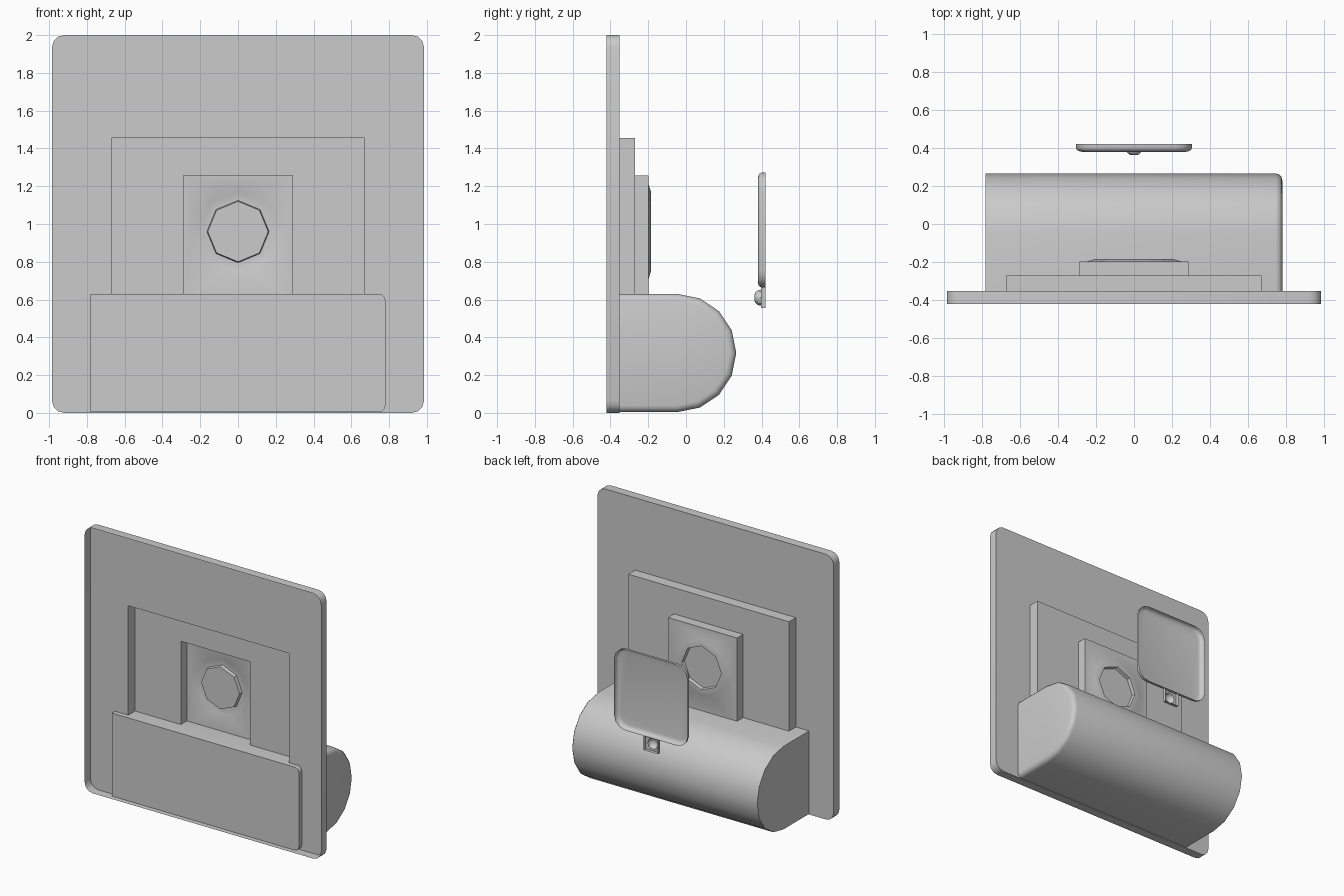
import bpy, bmesh, math

if "Cube" in bpy.data.objects:
    bpy.data.objects.remove(bpy.data.objects["Cube"])


def rounded_rect(hx, z0, z1, r, y, k=3):
    """Ring of 4*(k+1) points in the XZ plane; r = 0 collapses corners."""
    pts = []
    corners = [(hx - r, z1 - r), (-hx + r, z1 - r), (-hx + r, z0 + r), (hx - r, z0 + r)]
    for c, (cx, cz) in enumerate(corners):
        for i in range(k + 1):
            a = math.pi / 2 * (c + i / k)
            pts.append((cx + r * math.cos(a), y, cz + r * math.sin(a)))
    return pts


def octagon(r, zc, y):
    """Eight-sided ring with edge midpoints, so it has 16 points."""
    pts = []
    for i in range(16):
        a = math.pi / 8 * i
        d = r if i % 2 == 0 else r * math.cos(math.pi / 8)
        pts.append((d * math.cos(a), y, zc + d * math.sin(a)))
    return pts


def finish(name, bm):
    bmesh.ops.remove_doubles(bm, verts=bm.verts[:], dist=1e-5)
    bmesh.ops.recalc_face_normals(bm, faces=bm.faces[:])
    me = bpy.data.meshes.new(name)
    bm.to_mesh(me)
    bm.free()
    ob = bpy.data.objects.new(name, me)
    bpy.context.collection.objects.link(ob)
    bpy.ops.object.select_all(action='DESELECT')
    ob.select_set(True)
    bpy.context.view_layer.objects.active = ob
    bpy.ops.object.shade_smooth_by_angle(angle=math.radians(35))
    return ob


def open_shell(name, rings):
    """Skin through the rings; first ring stays open, last is capped."""
    bm = bmesh.new()
    loops = [[bm.verts.new(p) for p in ring] for ring in rings]
    for a, b in zip(loops, loops[1:]):
        n = len(a)
        for i in range(n):
            j = (i + 1) % n
            bm.faces.new((a[i], a[j], b[j], b[i]))
    bm.faces.new(loops[-1])
    return finish(name, bm)


# Back plate: shell open to the front, stepped blocks and octagonal ring
open_shell("stepped_plate", [
    rounded_rect(0.985, 0, 2, 0.065, -0.42),
    rounded_rect(0.985, 0, 2, 0.065, -0.352),
    rounded_rect(0.67, 0.1, 1.455, 0, -0.352),
    rounded_rect(0.67, 0.1, 1.455, 0, -0.27),
    rounded_rect(0.288, 0.6, 1.258, 0, -0.27),
    rounded_rect(0.288, 0.6, 1.258, 0, -0.198),
    octagon(0.25, 0.96, -0.198),
    octagon(0.21, 0.96, -0.185),
    octagon(0.165, 0.96, -0.185),
    octagon(0.16, 0.96, -0.21),
])

# Half-round drum with its right end softened
bm = bmesh.new()
front, cy, cz, rad, hx = -0.388, -0.047, 0.317, 0.313, 0.78
profile = [(front, cz + rad)]
for i in range(9):
    a = math.pi / 2 - math.pi / 8 * i
    profile.append((cy + rad * math.cos(a), cz + rad * math.sin(a)))
profile.append((front, cz - rad))
left = [bm.verts.new((-hx, y, z)) for y, z in profile]
right = [bm.verts.new((hx, y, z)) for y, z in profile]
bm.faces.new(left)
bm.faces.new(right[::-1])
for i in range(len(profile)):
    j = (i + 1) % len(profile)
    bm.faces.new((left[i], left[j], right[j], right[i]))
rim = [e for e in bm.edges if all(v.co.x > 0 for v in e.verts)
       and any(v.co.y > front + 0.01 for v in e.verts)]
bmesh.ops.bevel(bm, geom=rim, offset=0.035, segments=3, profile=0.5, affect='EDGES')
finish("drum", bm)

# Floating tray, open to the rear, with a rounded floor edge
tray = []
for y, inset in [(0.42, 0), (0.40, 0), (0.389, 0.006), (0.383, 0.016), (0.38, 0.032)]:
    tray.append(rounded_rect(0.305 - inset, 0.663 + inset, 1.272 - inset, 0.09 - inset, y))
open_shell("floating_tray", tray)

# Small tab below the tray with a domed button
open_shell("button_tab", [
    rounded_rect(0.06, 0.556, 0.663, 0, 0.42),
    rounded_rect(0.06, 0.556, 0.663, 0, 0.396),
    octagon(0.042, 0.61, 0.396),
    octagon(0.039, 0.61, 0.38),
    octagon(0.026, 0.61, 0.366),
    octagon(0.015, 0.61, 0.362),
])
